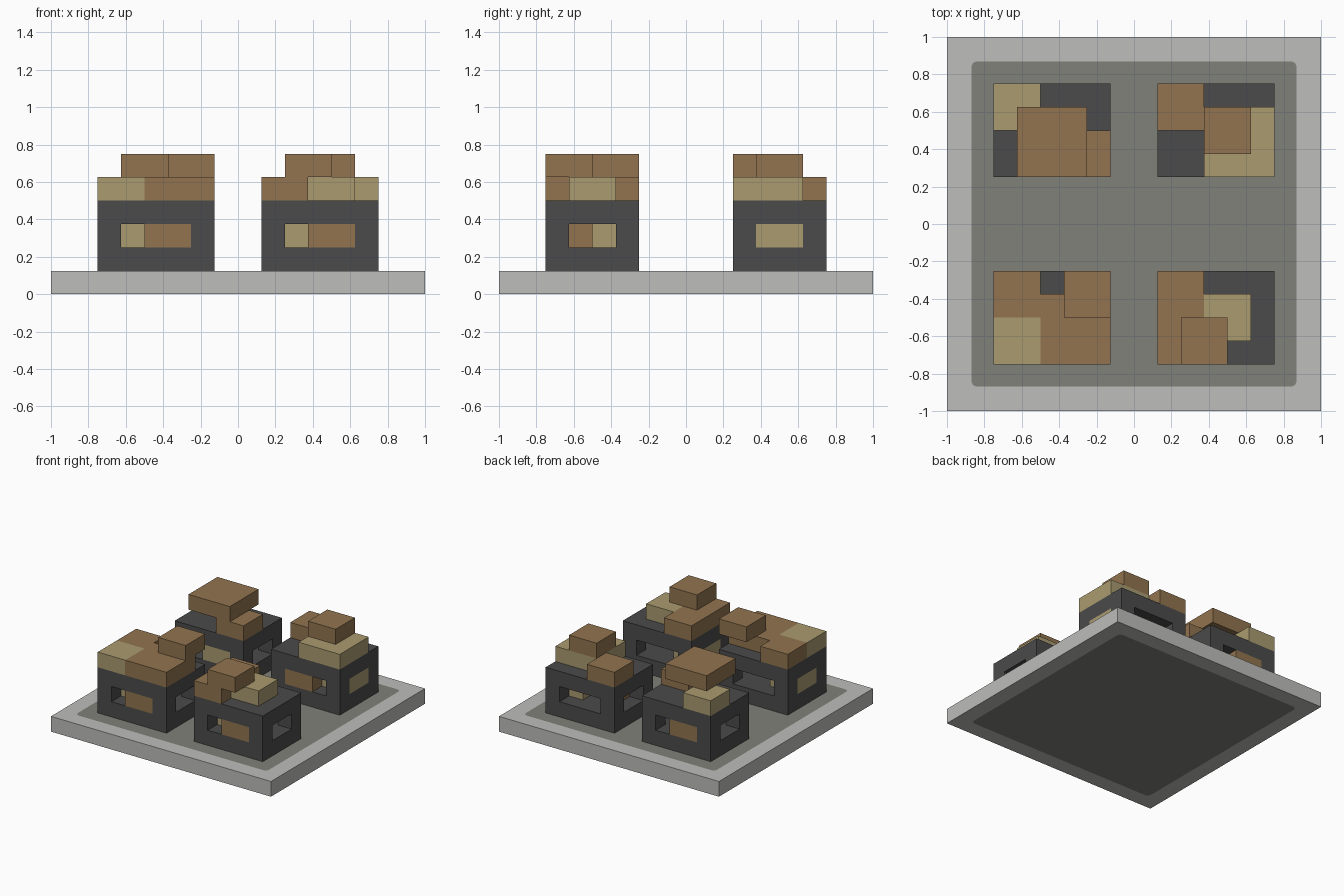
import bpy, bmesh, math
from mathutils import Vector

if "Cube" in bpy.data.objects:
    bpy.data.objects.remove(bpy.data.objects["Cube"])

U = 0.125  # one building unit


def material(name, rgb):
    m = bpy.data.materials.new(name)
    m.use_nodes = True
    m.diffuse_color = (*rgb, 1)
    m.node_tree.nodes["Principled BSDF"].inputs["Base Color"].default_value = (*rgb, 1)
    return m


RIM = material("light grey", (0.51, 0.51, 0.50))
FLOOR = material("olive grey", (0.22, 0.22, 0.195))
DARK = material("charcoal", (0.07, 0.07, 0.07))
BROWN = material("brown", (0.287, 0.174, 0.08))
TAN = material("tan", (0.40, 0.328, 0.162))


def finish(bm, name, *mats):
    bmesh.ops.recalc_face_normals(bm, faces=bm.faces)
    mesh = bpy.data.meshes.new(name)
    bm.to_mesh(mesh)
    bm.free()
    for m in mats:
        mesh.materials.append(m)
    ob = bpy.data.objects.new(name, mesh)
    bpy.context.collection.objects.link(ob)
    return ob


def box(name, corner, size, mat):
    """Box from its lowest corner and size, both in units."""
    bm = bmesh.new()
    bmesh.ops.create_cube(bm, size=1)
    for v in bm.verts:
        v.co = Vector([(c + (k + 0.5) * s) * U for c, k, s in zip(corner, v.co, size)])
    return finish(bm, name, mat)


def base_plate():
    """Slab with a rounded painted panel cut into its top and underside."""
    bm = bmesh.new()
    half, inner, r = 1.0, 0.87, 0.03
    outers = []
    for z in (0, U):
        outer, arcs = [], []
        for i in range(4):
            a = math.radians(45 + 90 * i)
            sx, sy = math.copysign(1, math.cos(a)), math.copysign(1, math.sin(a))
            outer.append(bm.verts.new((sx * half, sy * half, z)))
            arcs.append([bm.verts.new((sx * (inner - r) + r * math.cos(a + d),
                                       sy * (inner - r) + r * math.sin(a + d), z))
                         for d in (-math.pi / 4, 0, math.pi / 4)])
        for i in range(4):
            j = (i + 1) % 4
            bm.faces.new((outer[i], outer[j], arcs[j][1], arcs[j][0], arcs[i][2], arcs[i][1]))
        bm.faces.new([v for arc in arcs for v in arc]).material_index = 1
        outers.append(outer)
    low, high = outers
    for i in range(4):
        j = (i + 1) % 4
        bm.faces.new((low[i], low[j], high[j], high[i]))
    finish(bm, "base_plate", RIM, FLOOR)


def hut(name, x0, y0):
    """Block with a hollow middle storey open on all four sides between corner posts."""
    bm = bmesh.new()
    cuts = ([x0, x0 + 1, x0 + 4, x0 + 5], [y0, y0 + 1, y0 + 3, y0 + 4], [1, 2, 3, 4])

    def solid(c):
        if min(c) < 0 or max(c) > 2:
            return False
        return c[2] != 1 or (c[0] != 1 and c[1] != 1)

    cells = [(i, j, k) for i in range(3) for j in range(3) for k in range(3)]
    for c in filter(solid, cells):
        for axis in range(3):
            for side in (0, 1):
                n = list(c)
                n[axis] += 2 * side - 1
                if solid(n):
                    continue
                b, d = [a for a in range(3) if a != axis]
                quad = []
                for p, q in ((0, 0), (1, 0), (1, 1), (0, 1)):
                    g = list(c)
                    g[axis] += side
                    g[b] += p
                    g[d] += q
                    quad.append(bm.verts.new([cuts[a][g[a]] * U for a in range(3)]))
                bm.faces.new(quad)
    bmesh.ops.remove_doubles(bm, verts=bm.verts, dist=0.001)
    finish(bm, name, DARK)


base_plate()

# Each hut: origin, then crates as (x, y, level, width, depth, colour) from that origin
HUTS = {
    "front_right": (-6, -6, [
        (2, 0, 2, 2, 2, BROWN), (0, 1, 2, 2, 2, TAN),
        (0, 0, 4, 2, 2, TAN), (0, 2, 4, 2, 2, BROWN),
        (2, 0, 4, 3, 3, BROWN), (3, 2, 5, 2, 2, BROWN)]),
    "front_left": (1, -6, [
        (2, 0, 2, 2, 2, BROWN), (0, 1, 2, 2, 2, TAN),
        (0, 0, 4, 2, 4, BROWN), (2, 1, 4, 2, 2, TAN),
        (1, 0, 5, 2, 2, BROWN)]),
    "back_right": (-6, 2, [
        (2, 0, 2, 2, 2, TAN), (1, 2, 2, 2, 2, BROWN),
        (0, 2, 4, 2, 2, TAN), (3, 0, 4, 2, 2, BROWN),
        (1, 0, 5, 3, 3, BROWN)]),
    "back_left": (1, 2, [
        (1, 0, 2, 2, 2, BROWN), (3, 1, 2, 2, 2, TAN),
        (0, 2, 4, 2, 2, BROWN), (2, 0, 4, 3, 3, TAN),
        (2, 1, 5, 2, 2, BROWN)]),
}
for place, (x0, y0, crates) in HUTS.items():
    hut(place + "_hut", x0, y0)
    for n, (x, y, level, w, d, mat) in enumerate(crates, 1):
        box(f"{place}_crate_{n}", (x0 + x, y0 + y, level), (w, d, 1), mat)
